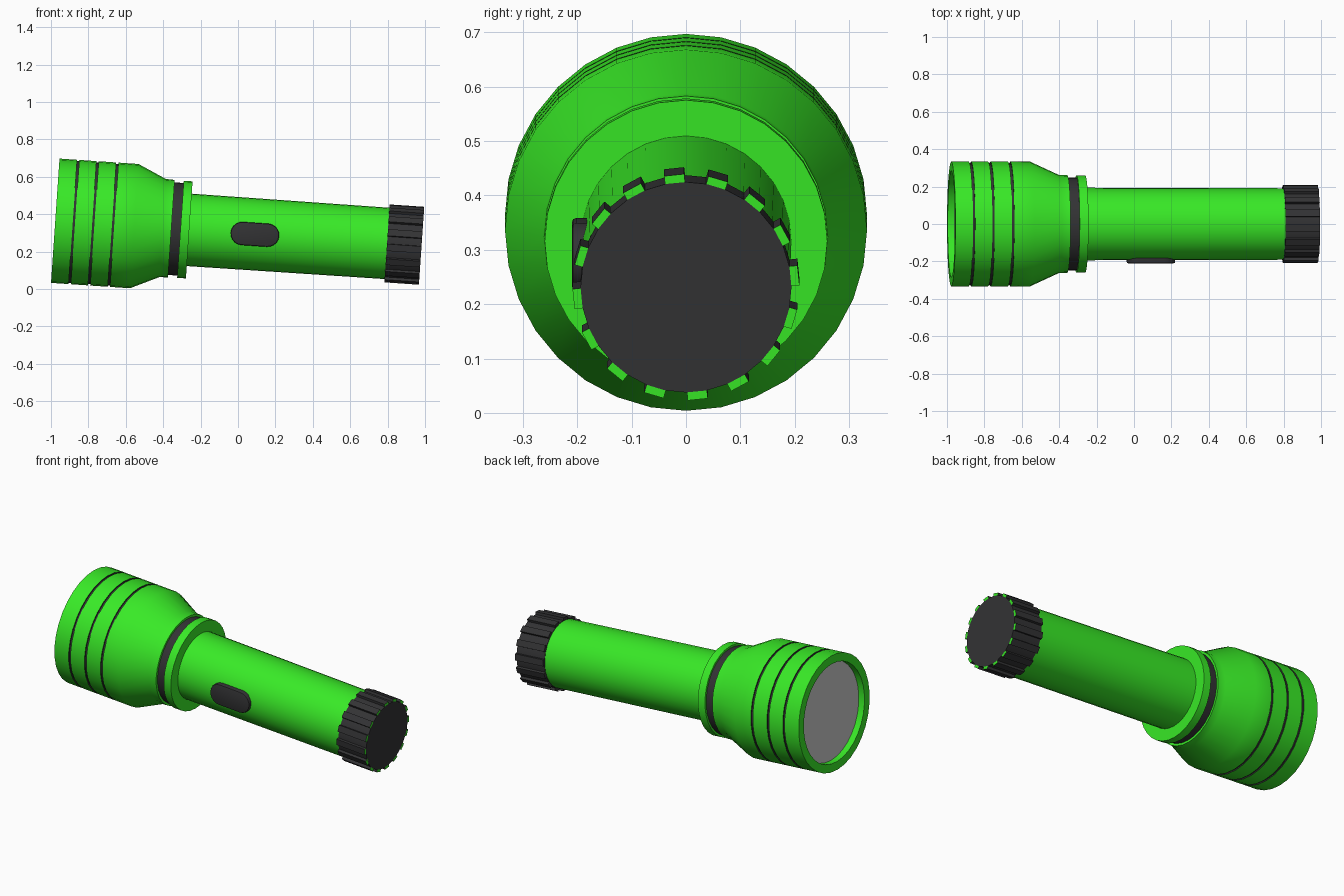
import bpy, bmesh
from math import sin, cos, pi, radians
from mathutils import Matrix, Vector

if "Cube" in bpy.data.objects:
    bpy.data.objects.remove(bpy.data.objects["Cube"])

# Local frame: x runs along the torch axis from the lens end to the tail
FRAME = Matrix.Translation((-0.977, 0, 0.365)) @ Matrix.Rotation(radians(3.91), 4, 'Y')
SIDES = 32


def material(name, rgb):
    m = bpy.data.materials.new(name)
    m.diffuse_color = (*rgb, 1)
    m.use_nodes = True
    m.node_tree.nodes["Principled BSDF"].inputs["Base Color"].default_value = m.diffuse_color
    return m


GREEN = material("green", (0.04, 0.82, 0.02))
DARK = material("dark", (0.033, 0.033, 0.035))


def finish(name, bm, mats, angle=30, recalc=True):
    if recalc:
        bmesh.ops.recalc_face_normals(bm, faces=bm.faces)
    bm.transform(FRAME)
    me = bpy.data.meshes.new(name)
    bm.to_mesh(me)
    bm.free()
    for m in mats:
        me.materials.append(m)
    ob = bpy.data.objects.new(name, me)
    bpy.context.collection.objects.link(ob)
    bpy.ops.object.select_all(action='DESELECT')
    ob.select_set(True)
    bpy.context.view_layer.objects.active = ob
    bpy.ops.object.shade_smooth_by_angle(angle=radians(angle))
    return ob


def lathe(name, profile, mats, dark=()):
    """Revolve (x, radius) points; segments listed in dark use slot 1."""
    bm = bmesh.new()
    rings = []
    for x, r in profile:
        n = 1 if r == 0 else SIDES
        rings.append([bm.verts.new((x, r * sin(2 * pi * i / SIDES), r * cos(2 * pi * i / SIDES)))
                      for i in range(n)])
    for s, (a, b) in enumerate(zip(rings, rings[1:])):
        for i in range(SIDES):
            j = (i + 1) % SIDES
            if len(a) == 1:
                vs = (a[0], b[i], b[j])
            elif len(b) == 1:
                vs = (a[i], b[0], a[j])
            else:
                vs = (a[i], b[i], b[j], a[j])
            bm.faces.new(vs).material_index = int(s in dark)
    return finish(name, bm, mats)


# Head: recessed bezel, grooved barrel, cone to the neck
R = 0.333
profile = [(0.04, 0), (0.04, 0.285), (0, 0.285), (0, R)]
dark = []
for x in (0.1, 0.204, 0.31):
    n = len(profile)
    profile += [(x - 0.006, R), (x - 0.006, R - 0.007), (x + 0.006, R - 0.007), (x + 0.006, R)]
    dark += [n, n + 1, n + 2]
profile += [(0.423, R), (0.575, 0.263), (0.622, 0.261), (0.622, 0)]
lathe("head", profile, [GREEN, DARK], dark)

# Lens
lathe("lens", [(0.045, 0), (0.045, 0.284), (0.037, 0.284), (0.037, 0)], [])

# Neck: dark gasket and green collar
lathe("gasket", [(0.615, 0), (0.615, 0.248), (0.68, 0.248), (0.68, 0)], [DARK])
lathe("collar", [(0.671, 0), (0.671, 0.26), (0.718, 0.26), (0.718, 0)], [GREEN])

# Handle tube
lathe("handle", [(0.7, 0), (0.7, 0.194), (1.8, 0.191), (1.8, 0)], [GREEN])

# Tail cap with grip ribs, whose end faces are green
lathe("tail_cap", [(1.778, 0), (1.778, 0.194), (1.963, 0.194), (1.963, 0)], [DARK])
bm = bmesh.new()
for k in range(16):
    turn = Matrix.Rotation(radians(6 + 22.5 * k), 4, 'X')
    box = bmesh.ops.create_cube(bm, size=1)["verts"]
    bmesh.ops.transform(bm, verts=box, matrix=turn @ Matrix.Translation((1.8705, 0.197, 0))
                        @ Matrix.Diagonal((0.185, 0.022, 0.037, 1)))
for f in bm.faces:
    if f.normal.dot(Vector((1, 0, 0))) > 0.9 or f.calc_center_median().x > 1.96:
        f.material_index = 1
finish("grip_ribs", bm, [DARK, GREEN])

# Switch: rounded slot-shaped button on the front side
bm = bmesh.new()
cx, half, r, n = 1.07, 0.068, 0.062, 10
pts = []
for side in (1, -1):
    for i in range(n + 1):
        a = -pi / 2 + pi * i / n
        pts.append((cx + side * (half + r * cos(a)), -0.17, side * r * sin(a)))
base = bm.faces.new([bm.verts.new(p) for p in pts])
ext = bmesh.ops.extrude_face_region(bm, geom=[base])["geom"]
moved = [g for g in ext if isinstance(g, bmesh.types.BMVert)]
bmesh.ops.translate(bm, verts=moved, vec=(0, -0.04, 0))
rim = [e for e in bm.edges if all(v.co.y < -0.2 for v in e.verts)]
bmesh.ops.bevel(bm, geom=rim, offset=0.008, segments=2, profile=0.5, affect='EDGES')
finish("switch", bm, [DARK], 40)
